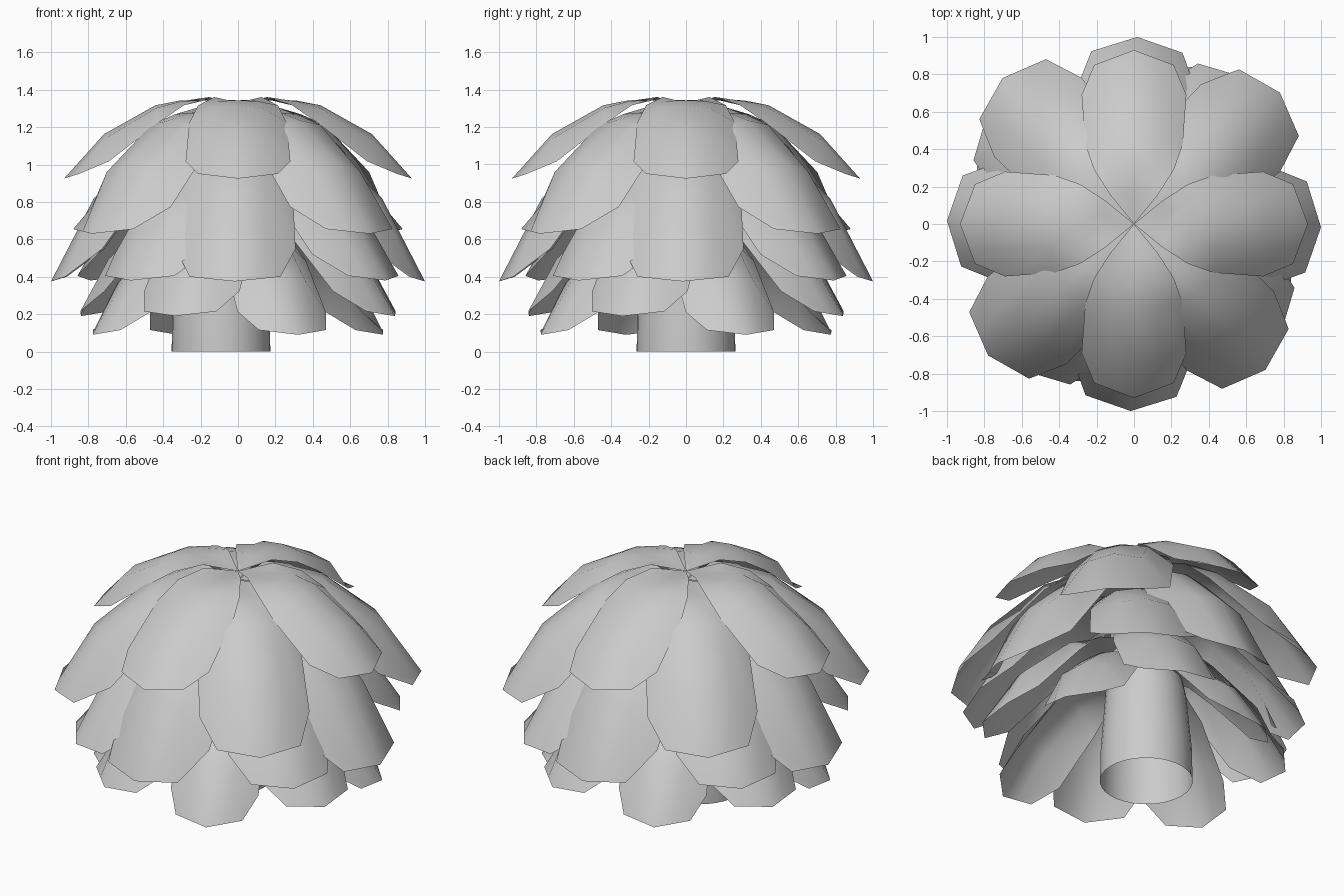
import bpy, bmesh, math

if "Cube" in bpy.data.objects:
    bpy.data.objects.remove(bpy.data.objects["Cube"])

# Leaf rows from stem to tip: reach, fall, half width, side droop, side setback
ROWS = [(0.18, 0.05, 0.45, -0.04, 0.03),
        (0.33, 0.05, 0.76, 0.06, 0.04),
        (0.475, 0.11, 0.93, 0.21, 0.04),
        (0.77, 0.46, 1.00, 0.33, 0.06)]
COLUMNS = [-1, -0.5, 0, 0.5, 1]


def add_leaf(bm, angle, reach, top, tip, half):
    """One arched leaf running from the middle out to a blunt pointed tip."""
    c, s = math.cos(angle), math.sin(angle)
    fall = top - tip

    def vert(r, side, z):
        return bm.verts.new((r * c - side * s, r * s + side * c, z))

    root = vert(0, 0, top - 0.05)
    rows = []
    for t, f, w, d, b in ROWS:
        row = []
        for u in COLUMNS:
            bend = abs(u) ** 2.6
            row.append(vert(t * reach - b * fall * bend, u * w * half,
                            top - f * fall - d * fall * bend))
        rows.append(row)
    rows.append([vert(reach - 0.08 * abs(u), u * 0.76 * half,
                      tip + 0.025 * abs(u)) for u in COLUMNS])
    for i in range(4):
        bm.faces.new((root, rows[0][i], rows[0][i + 1]))
    for a, b in zip(rows, rows[1:]):
        for i in range(4):
            bm.faces.new((a[i], b[i], b[i + 1], a[i + 1]))


def make_object(name, bm):
    mesh = bpy.data.meshes.new(name)
    bm.to_mesh(mesh)
    bm.free()
    obj = bpy.data.objects.new(name, mesh)
    bpy.context.collection.objects.link(obj)
    bpy.ops.object.select_all(action='DESELECT')
    obj.select_set(True)
    bpy.context.view_layer.objects.active = obj
    bpy.ops.object.shade_smooth_by_angle(angle=math.radians(60))
    return obj


# Six tiers of four leaves: start angle, reach, top height, tip height, half width
TIERS = [(0, 0.93, 1.365, 0.925, 0.28),
         (42, 1.05, 1.31, 0.63, 0.315),
         (-1, 1.00, 1.20, 0.375, 0.32),
         (54, 0.975, 1.04, 0.38, 0.30),
         (68, 0.905, 0.82, 0.19, 0.275),
         (22.5, 0.84, 0.67, 0.09, 0.255)]
for n, (start, reach, top, tip, half) in enumerate(TIERS, 1):
    bm = bmesh.new()
    for k in range(4):
        add_leaf(bm, math.radians(start + 90 * k), reach, top, tip, half)
    make_object(f"leaf_tier_{n}", bm)

# Tapered trunk, slightly off centre, open at the bottom
bm = bmesh.new()
SIDES = 32
rings = []
for z, r, x in [(0, 0.264, -0.091), (0.2, 0.26, -0.091), (0.55, 0.23, -0.087), (1.0, 0.16, -0.04)]:
    rings.append([bm.verts.new((x + r * math.cos(2 * math.pi * i / SIDES),
                                r * math.sin(2 * math.pi * i / SIDES), z))
                  for i in range(SIDES)])
for a, b in zip(rings, rings[1:]):
    for i in range(SIDES):
        j = (i + 1) % SIDES
        bm.faces.new((a[i], a[j], b[j], b[i]))
make_object("trunk", bm)
